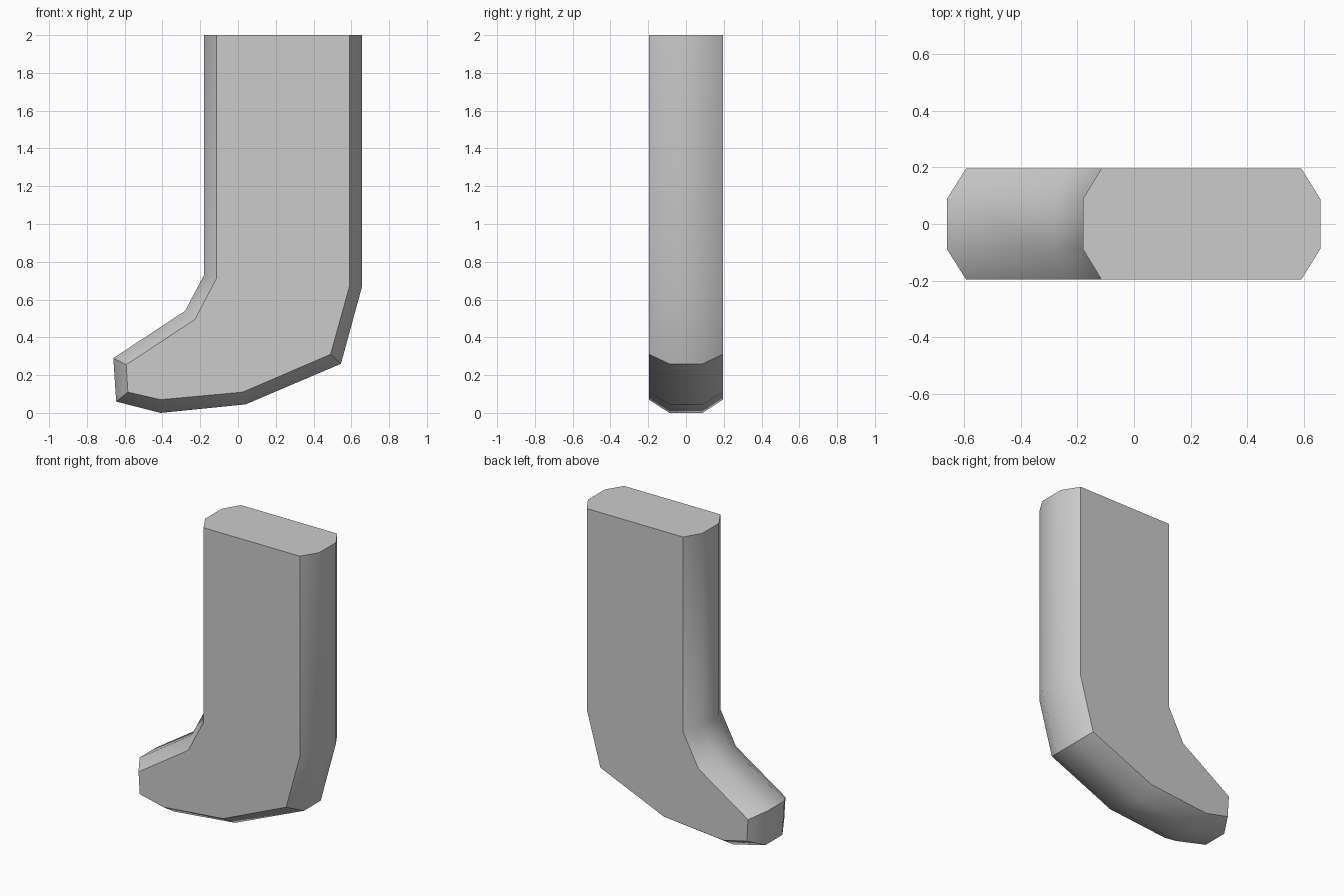
import bpy, bmesh, math

if "Cube" in bpy.data.objects:
    bpy.data.objects.remove(bpy.data.objects["Cube"])

# Side profile of the boot: outer rim and the inset rim of the flat sides (x, z)
OUTER = [(-0.18, 2), (-0.18, 0.73), (-0.28, 0.54), (-0.66, 0.29), (-0.645, 0.06),
         (-0.41, 0), (0.04, 0.045), (0.545, 0.26), (0.657, 0.67), (0.657, 2)]
INNER = [(-0.115, 2), (-0.115, 0.71), (-0.228, 0.495), (-0.592, 0.255), (-0.583, 0.11),
         (-0.41, 0.07), (0.025, 0.11), (0.49, 0.31), (0.59, 0.67), (0.59, 2)]
HALF_WIDTH, HALF_FLAT = 0.196, 0.088

# Boot: four stacked profiles bridged along y
bm = bmesh.new()
layers = [(INNER, -HALF_WIDTH), (OUTER, -HALF_FLAT), (OUTER, HALF_FLAT), (INNER, HALF_WIDTH)]
rings = [[bm.verts.new((x, y, z)) for x, z in profile] for profile, y in layers]
n = len(OUTER)
for a, b in zip(rings, rings[1:]):
    for i in range(n - 1):
        bm.faces.new((a[i], a[i + 1], b[i + 1], b[i]))

# Flat sides and the single top face
bm.faces.new(rings[0])
bm.faces.new(rings[-1])
bm.faces.new([r[0] for r in rings] + [r[-1] for r in reversed(rings)])
bmesh.ops.recalc_face_normals(bm, faces=bm.faces)

mesh = bpy.data.meshes.new("boot")
bm.to_mesh(mesh)
bm.free()
boot = bpy.data.objects.new("boot", mesh)
bpy.context.collection.objects.link(boot)

# Smooth the rounded rim, keep the side outlines and toe and heel edges sharp
bpy.context.view_layer.objects.active = boot
boot.select_set(True)
bpy.ops.object.shade_smooth_by_angle(angle=math.radians(40))
